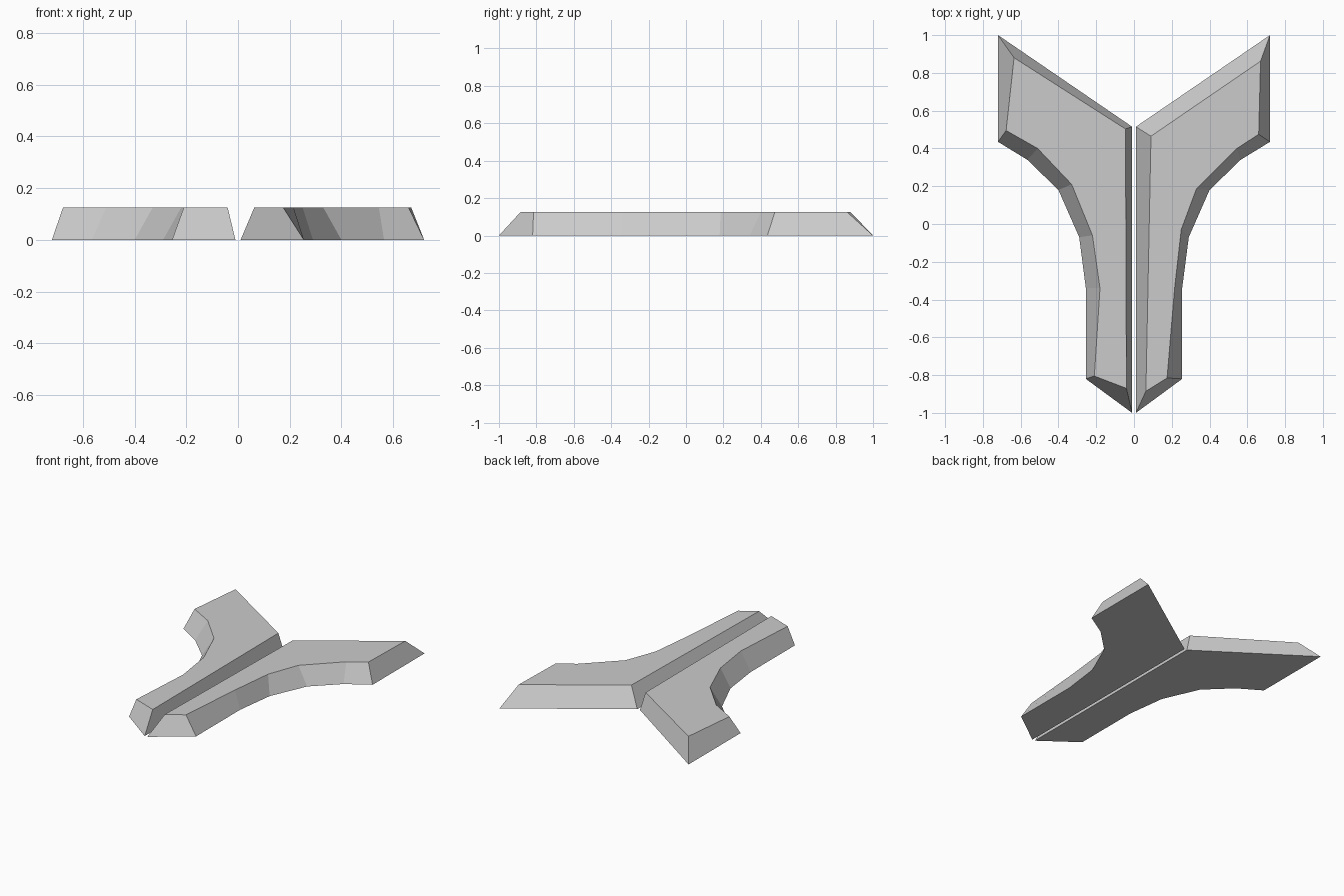
import bpy
import bmesh

cube = bpy.data.objects.get("Cube")
if cube:
    bpy.data.objects.remove(cube, do_unlink=True)

HEIGHT = 0.125

grey = bpy.data.materials.new("plain grey")
grey.use_nodes = True
colour = (0.6, 0.6, 0.6, 1.0)
grey.diffuse_color = colour
grey.node_tree.nodes["Principled BSDF"].inputs["Base Color"].default_value = colour

# Footprint shared by both halves, from the front tip round the outer side
base = [(0.01, -1.0), (0.255, -0.82), (0.255, -0.34), (0.29, -0.07), (0.4, 0.18),
        (0.565, 0.34), (0.72, 0.435), (0.72, 1.0), (0.01, 0.515)]

# Bevelled top outlines, one for each half
left_top = [(0.063, -0.885), (0.175, -0.815), (0.215, -0.34), (0.25, -0.03), (0.33, 0.185),
            (0.545, 0.4), (0.66, 0.475), (0.67, 0.862), (0.09, 0.465)]
right_top = [(0.04, -0.87), (0.21, -0.805), (0.18, -0.34), (0.22, -0.06), (0.33, 0.21),
             (0.51, 0.4), (0.677, 0.495), (0.635, 0.88), (0.045, 0.503)]


def tapered_slab(name, top, side):
    """Join the footprint to a smaller top outline with sloping walls."""
    bm = bmesh.new()
    low = [bm.verts.new((side * x, y, 0)) for x, y in base]
    high = [bm.verts.new((side * x, y, HEIGHT)) for x, y in top]
    bm.faces.new(low[::-1])
    bm.faces.new(high)
    for i in range(len(low)):
        j = (i + 1) % len(low)
        bm.faces.new((low[i], low[j], high[j], high[i]))
    bmesh.ops.recalc_face_normals(bm, faces=bm.faces)
    mesh = bpy.data.meshes.new(name)
    bm.to_mesh(mesh)
    bm.free()
    mesh.materials.append(grey)
    bpy.context.collection.objects.link(bpy.data.objects.new(name, mesh))


# Two halves with a narrow gap between them
tapered_slab("left_wing", left_top, 1)
tapered_slab("right_wing", right_top, -1)
